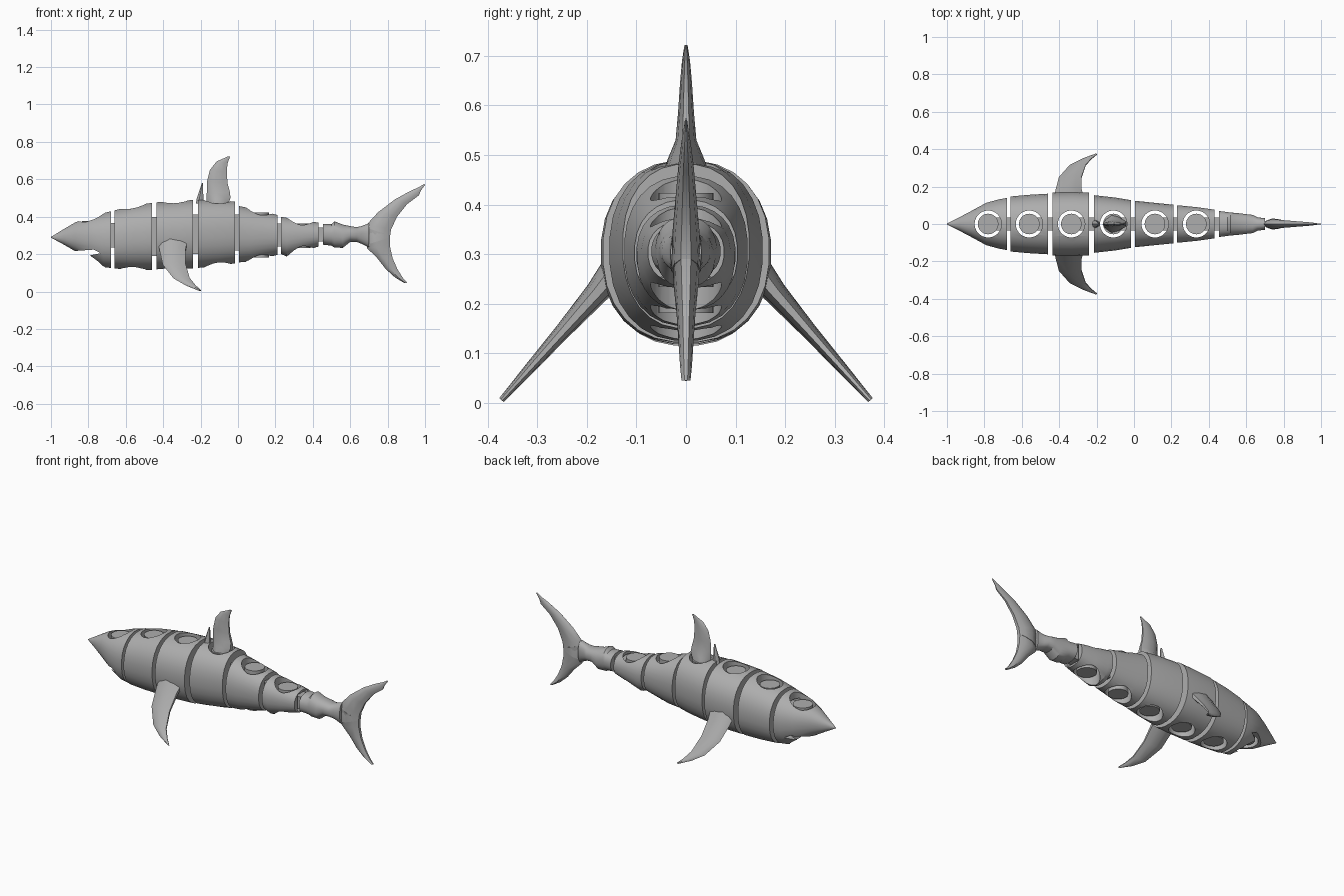
import bpy, bmesh, math
from mathutils import Vector, Matrix

if "Cube" in bpy.data.objects:
    bpy.data.objects.remove(bpy.data.objects["Cube"])

grey = bpy.data.materials.new("plain_grey")
grey.use_nodes = True
grey.diffuse_color = (0.42, 0.42, 0.42, 1)
grey.node_tree.nodes["Principled BSDF"].inputs["Base Color"].default_value = (0.42, 0.42, 0.42, 1)


def make(name, bm):
    bmesh.ops.recalc_face_normals(bm, faces=bm.faces)
    mesh = bpy.data.meshes.new(name)
    bm.to_mesh(mesh)
    bm.free()
    mesh.materials.append(grey)
    obj = bpy.data.objects.new(name, mesh)
    bpy.context.collection.objects.link(obj)
    return obj


def activate(obj):
    bpy.ops.object.select_all(action="DESELECT")
    obj.select_set(True)
    bpy.context.view_layer.objects.active = obj


def smooth(obj, angle=28):
    activate(obj)
    bpy.ops.object.shade_smooth_by_angle(angle=math.radians(angle))


def loft(name, rings):
    """Skin a list of equal point rings and cap both ends."""
    bm = bmesh.new()
    rows = [[bm.verts.new(p) for p in ring] for ring in rings]
    n = len(rows[0])
    for a, b in zip(rows, rows[1:]):
        for i in range(n):
            j = (i + 1) % n
            bm.faces.new((a[i], a[j], b[j], b[i]))
    bm.faces.new(rows[0])
    bm.faces.new(rows[-1])
    return make(name, bm)


def body_ring(x, top, bottom, half, n=28):
    ring = []
    for i in range(n):
        a = math.tau * (i + 0.5) / n
        c, s = math.cos(a), math.sin(a)
        y = math.copysign(abs(c) ** 0.88, c) * half
        z = math.copysign(abs(s) ** 0.88, s) * (top - bottom) / 2
        ring.append((x, y, (top + bottom) / 2 + z))
    return ring


def add_box(bm, x0, x1, half, z0, z1):
    m = Matrix.Translation(((x0 + x1) / 2, 0, (z0 + z1) / 2))
    m = m @ Matrix.Diagonal((x1 - x0, 2 * half, z1 - z0, 1))
    bmesh.ops.create_cube(bm, size=1, matrix=m)


def add_drum(bm, x, radius, z0, z1):
    bmesh.ops.create_cone(bm, cap_ends=True, segments=40, radius1=radius, radius2=radius,
                          depth=z1 - z0, matrix=Matrix.Translation((x, 0, (z0 + z1) / 2)))


def cut(obj, cutter):
    mod = obj.modifiers.new("cut", "BOOLEAN")
    mod.operation = "DIFFERENCE"
    mod.solver = "EXACT"
    mod.object = cutter
    activate(obj)
    bpy.ops.object.modifier_apply(modifier=mod.name)
    bpy.data.objects.remove(cutter)


def fin(name, stations, normal):
    """Lens-shaped fin through (leading point, trailing point, half thickness)."""
    normal = Vector(normal).normalized()
    lens = [(0, 0), (0.12, 0.55), (0.4, 1), (0.75, 0.8), (1, 0.35)]
    outline = lens + [(t, -w) for t, w in reversed(lens[1:])]
    rings = [[Vector(a).lerp(Vector(b), t) + normal * w * half for t, w in outline]
             for a, b, half in stations]
    smooth(loft(name, rings), 35)


# Body segments: x, top, bottom, half width
segments = {
    "head": [(-1, 0.292, 0.288, 0.002), (-0.93, 0.335, 0.25, 0.038), (-0.87, 0.37, 0.215, 0.07),
             (-0.79, 0.4, 0.17, 0.114), (-0.72, 0.42, 0.13, 0.133), (-0.68, 0.43, 0.125, 0.14)],
    "neck_segment": [(-0.66, 0.435, 0.122, 0.148), (-0.56, 0.46, 0.116, 0.157), (-0.46, 0.475, 0.115, 0.163)],
    "shoulder_segment": [(-0.435, 0.478, 0.118, 0.17), (-0.33, 0.485, 0.12, 0.172), (-0.24, 0.49, 0.122, 0.168)],
    "middle_segment": [(-0.215, 0.49, 0.125, 0.155), (-0.1, 0.488, 0.137, 0.142), (-0.015, 0.482, 0.15, 0.128)],
    "rear_segment": [(0.005, 0.458, 0.155, 0.125), (0.07, 0.445, 0.16, 0.118), (0.21, 0.41, 0.195, 0.104)],
    "slim_segment": [(0.23, 0.4, 0.2, 0.1), (0.26, 0.395, 0.187, 0.098), (0.34, 0.385, 0.212, 0.09),
                     (0.43, 0.368, 0.24, 0.077)],
    "tail_stalk": [(0.455, 0.362, 0.25, 0.07), (0.5, 0.36, 0.245, 0.064), (0.515, 0.376, 0.235, 0.062),
                   (0.56, 0.358, 0.233, 0.058), (0.6, 0.35, 0.265, 0.053), (0.635, 0.344, 0.265, 0.049),
                   (0.66, 0.35, 0.255, 0.036), (0.7, 0.365, 0.235, 0.031)],
}
bodies = {name: loft(name, [body_ring(*s) for s in rows]) for name, rows in segments.items()}

# Mouth notch
notch = [(-0.92, 0.19), (-0.87, 0.217), (-0.77, 0.224), (-0.735, 0.205), (-0.815, 0.188), (-0.86, 0.14)]
cut(bodies["head"], loft("mouth_cutter", [[(x, y, z) for x, z in notch] for y in (-0.3, 0.3)]))

# Hinges: a socket through each segment, a drum in it, and a tongue to the next segment
names = list(segments)
centres = [-0.78, -0.56, -0.335, -0.11, 0.112, 0.333]
for name, following, x in zip(names, names[1:], centres):
    rows = segments[name]
    _, end_top, end_bottom, _ = rows[-1]
    start = segments[following][0][0]
    near = min(rows, key=lambda r: abs(r[0] - x))
    top, bottom = near[1] - 0.022, near[2] + 0.022
    if name == "head":
        bottom = 0.226
    inset = 0.21 * (end_top - end_bottom)
    low, high = max(end_bottom + inset, bottom + 0.01), min(end_top - inset, top - 0.01)

    bm = bmesh.new()
    add_drum(bm, x, 0.072, -0.2, 0.9)
    cut(bodies[name], make("socket_cutter", bm))
    bm = bmesh.new()
    add_box(bm, x, start, 0.048, low - 0.014, high + 0.014)
    cut(bodies[name], make("slot_cutter", bm))

    bm = bmesh.new()
    add_drum(bm, x, 0.055, bottom, top)
    add_box(bm, x, start + 0.015, 0.034, low, high)
    smooth(make(following + "_hinge", bm))

for obj in bodies.values():
    smooth(obj)


def upright(rows):
    return [((a, 0, b), (c, 0, d), half) for a, b, c, d, half in rows]


# Dorsal fin on its drum, with the fixed slivers before and behind it
side = (0, 1, 0)
fin("dorsal_fin", upright([
    (-0.163, 0.455, -0.057, 0.455, 0.05), (-0.168, 0.49, -0.04, 0.5, 0.036),
    (-0.167, 0.53, -0.043, 0.53, 0.021), (-0.165, 0.59, -0.056, 0.58, 0.016),
    (-0.15, 0.65, -0.06, 0.64, 0.012), (-0.115, 0.695, -0.056, 0.685, 0.008),
    (-0.055, 0.722, -0.042, 0.722, 0.003)]), side)
fin("dorsal_front_sliver", upright([
    (-0.225, 0.47, -0.185, 0.47, 0.025), (-0.22, 0.5, -0.185, 0.5, 0.018),
    (-0.193, 0.58, -0.188, 0.58, 0.006)]), side)

# Paired pectoral fins
for label, s in (("front", -1), ("back", 1)):
    rows = [(-0.43, -0.265, 0.12, 0.295, 0.036), (-0.42, -0.28, 0.18, 0.222, 0.024),
            (-0.402, -0.28, 0.25, 0.143, 0.016), (-0.345, -0.258, 0.315, 0.07, 0.011),
            (-0.28, -0.228, 0.348, 0.033, 0.008), (-0.21, -0.198, 0.372, 0.006, 0.006)]
    fin(label + "_pectoral_fin",
        [((a, s * y, z), (b, s * y, z), half) for a, b, y, z, half in rows], (0, s * 0.76, 0.65))

# Tail fin lobes
fin("upper_tail_lobe", upright([
    (0.69, 0.25, 0.812, 0.29, 0.03), (0.69, 0.36, 0.818, 0.33, 0.027),
    (0.75, 0.425, 0.85, 0.4, 0.021), (0.84, 0.493, 0.905, 0.468, 0.015),
    (0.92, 0.537, 0.968, 0.515, 0.009), (0.965, 0.557, 0.978, 0.54, 0.005),
    (0.995, 0.575, 1.0, 0.57, 0.002)]), side)
fin("lower_tail_lobe", upright([
    (0.69, 0.34, 0.812, 0.3, 0.029), (0.69, 0.232, 0.812, 0.245, 0.025),
    (0.745, 0.178, 0.826, 0.18, 0.019), (0.79, 0.12, 0.852, 0.12, 0.015),
    (0.84, 0.075, 0.88, 0.075, 0.012), (0.89, 0.045, 0.905, 0.046, 0.009)]), side)
